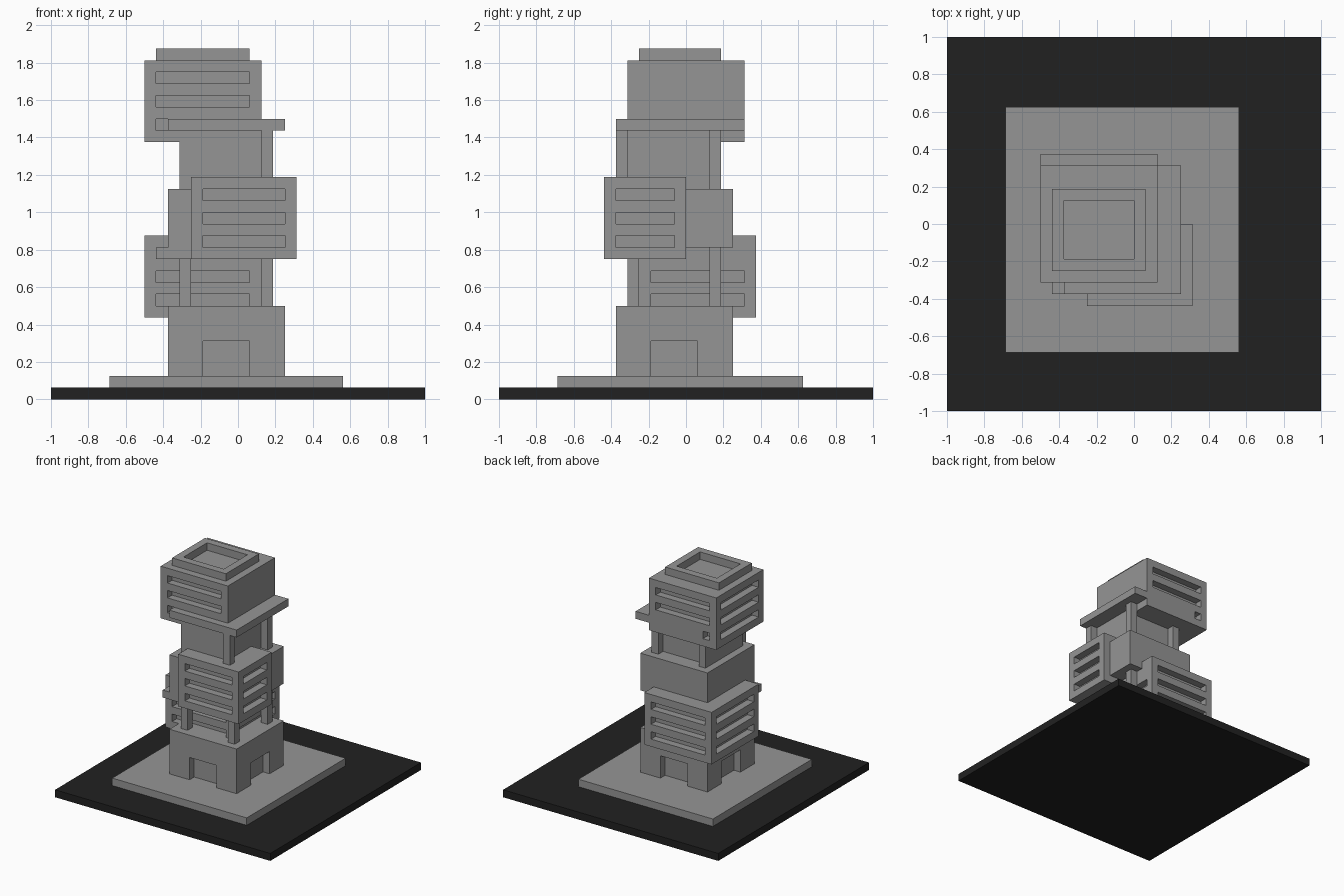
import bpy
import bmesh
from mathutils import Vector

U = 1 / 16  # module size: every part sits on this grid

old = bpy.data.objects.get("Cube")
if old:
    bpy.data.objects.remove(old, do_unlink=True)


def material(name, value):
    m = bpy.data.materials.new(name)
    m.use_nodes = True
    col = (value, value, value, 1)
    m.diffuse_color = col
    bsdf = next(n for n in m.node_tree.nodes if n.type == "BSDF_PRINCIPLED")
    bsdf.inputs["Base Color"].default_value = col
    return m


CONCRETE = material("concrete grey", 0.30)
BLACK = material("ground black", 0.0153)


def boxes(name, items, mat=CONCRETE):
    """One object from boxes given as (x0, x1, y0, y1, z0, z1) in modules."""
    bm = bmesh.new()
    for x0, x1, y0, y1, z0, z1 in items:
        verts = bmesh.ops.create_cube(bm, size=1)["verts"]
        size = Vector((x1 - x0, y1 - y0, z1 - z0)) * U
        mid = Vector((x0 + x1, y0 + y1, z0 + z1)) * U / 2
        for v in verts:
            v.co = v.co * size + mid
    me = bpy.data.meshes.new(name)
    bm.to_mesh(me)
    bm.free()
    me.materials.append(mat)
    ob = bpy.data.objects.new(name, me)
    bpy.context.collection.objects.link(ob)
    return ob


def carve(ob, items):
    """Cut boxes out of an object and drop the cutter."""
    cutter = boxes("cutter", items)
    cutter.hide_render = True
    mod = ob.modifiers.new("recesses", "BOOLEAN")
    mod.operation = "DIFFERENCE"
    mod.solver = "EXACT"
    mod.object = cutter
    bpy.context.view_layer.objects.active = ob
    bpy.ops.object.modifier_apply(modifier=mod.name)
    bpy.data.objects.remove(cutter, do_unlink=True)


def recess(box, side, a, b, z0, z1, depth=0.98):
    """Cutter for an opening from a to b along one side of a box."""
    x0, x1, y0, y1 = box[:4]
    return {
        "front": (a, b, y0 - 0.5, y0 + depth, z0, z1),
        "back": (a, b, y1 - depth, y1 + 0.5, z0, z1),
        "right": (x0 - 0.5, x0 + depth, a, b, z0, z1),
        "left": (x1 - depth, x1 + 0.5, a, b, z0, z1),
    }[side]


def slotted_block(name, box, sides):
    """Block with three long window slots on each listed side."""
    ob = boxes(name, [box])
    x0, x1, y0, y1, z0, _ = box
    cuts = []
    for side in sides:
        a, b = (x0, x1) if side in ("front", "back") else (y0, y1)
        cuts += [recess(box, side, a + 1, b - 1, z0 + k, z0 + k + 1) for k in (1, 3, 5)]
    carve(ob, cuts)


ALL = ("front", "back", "left", "right")

# Ground and plaza
boxes("ground_plate", [(-16, 16, -16, 16, 0, 1)], BLACK)
boxes("plaza", [(-11, 9, -11, 10, 1, 2)])

# Entrance block with a doorway on every side
entrance = (-6, 4, -6, 4, 2, 8)
carve(boxes("entrance_block", [entrance]),
      [recess(entrance, s, -3, 1, 2, 5) for s in ALL])

# Lower storey: slotted block, pillars and thin terrace
slotted_block("lower_block", (-8, 2, -4, 6, 7, 14), ALL)
boxes("lower_pillars", [(x, x + 1, y, y + 1, 8, 13) for x in (-5, 2) for y in (-5, 2)])
boxes("lower_terrace", [(-7, 2, -6, 5, 12, 13)])

# Middle storey: plain block and slotted front block
boxes("middle_block", [(-6, 4, -6, 4, 13, 18)])
slotted_block("middle_front_block", (-4, 5, -7, 0, 12, 19), ("front", "left"))

# Upper storey: core, pillars and thin terrace
boxes("upper_core", [(-5, 2, -5, 2, 18, 23)])
boxes("upper_pillars", [(x, x + 1, y, y + 1, 18, 23)
                        for x, y in ((2, -6), (2, 2), (-5, 2))])
boxes("upper_terrace", [(-6, 4, -6, 5, 23, 24)])

# Top block and roof parapet
slotted_block("top_block", (-8, 2, -5, 5, 22, 29), ("front", "back", "right"))
carve(boxes("roof_parapet", [(-7, 1, -4, 3, 29, 30)]), [(-6, 0, -3, 2, 28.5, 30.5)])
